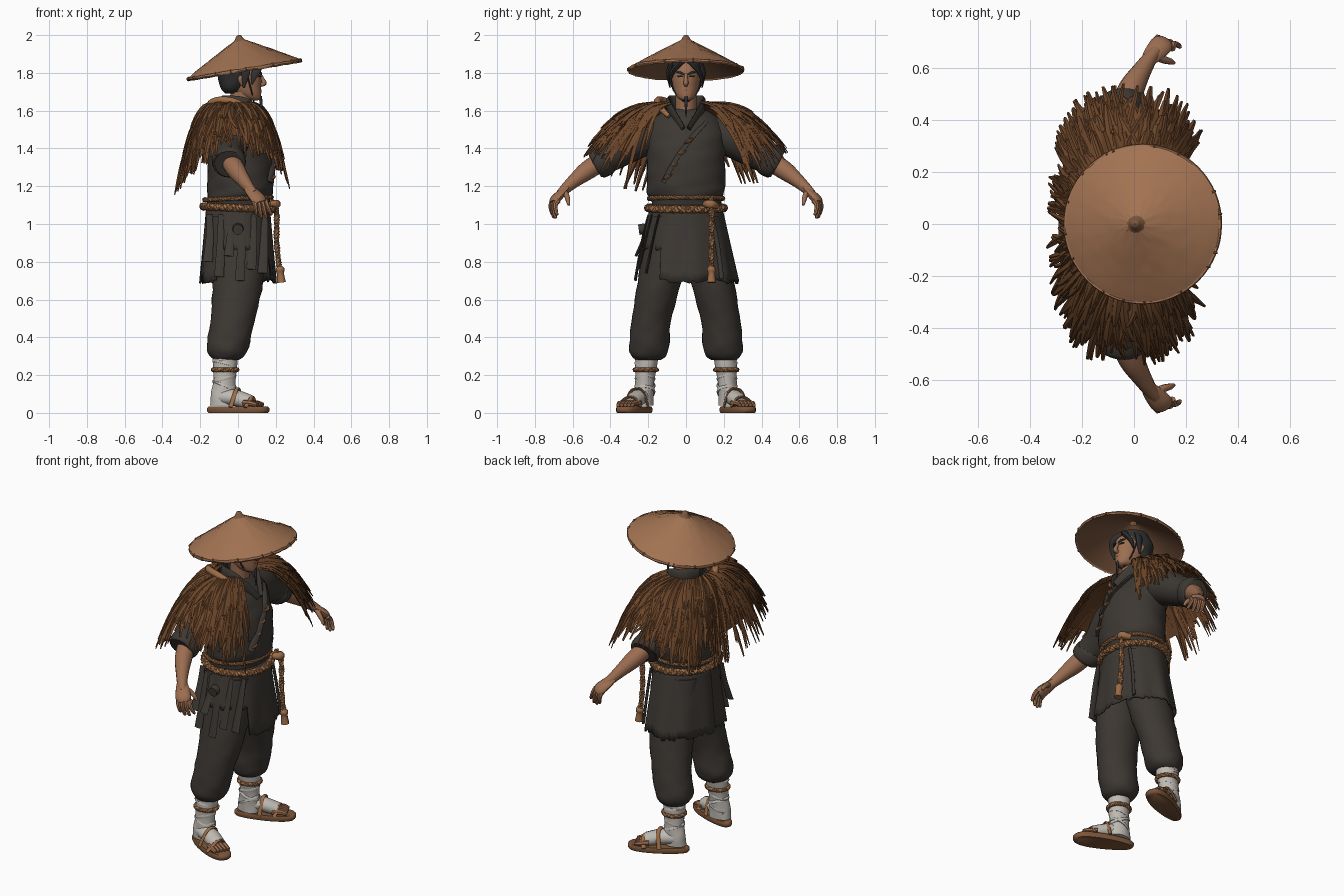
import bpy, bmesh, random
from math import sin, cos, pi, radians, copysign
from mathutils import Vector, Matrix

random.seed(4)
cube = bpy.data.objects.get("Cube")
if cube:
    bpy.data.objects.remove(cube)

def material(name, *rgb):
    mat = bpy.data.materials.new(name)
    mat.use_nodes = True
    mat.diffuse_color = (*rgb, 1)
    mat.node_tree.nodes["Principled BSDF"].inputs["Base Color"].default_value = (*rgb, 1)
    return mat

cloth = material("charcoal cloth", .046, .039, .033)
straw = material("brown straw", .155, .063, .023)
dark_straw = material("dark straw", .12, .048, .018)
hat_top = material("woven hat", .36, .17, .084)
hat_under = material("hat lining", .2, .095, .048)
skin = material("skin", .33, .155, .082)
rope_tan = material("tan rope", .33, .15, .062)
wrap = material("linen wrap", .52, .49, .45)
sole_brown = material("sandal brown", .2, .09, .04)
hair_black = material("black hair", .03, .029, .03)

def finish(name, bm, mats, mirror=False, angle=50, thick=0):
    bmesh.ops.recalc_face_normals(bm, faces=bm.faces)
    mesh = bpy.data.meshes.new(name)
    bm.to_mesh(mesh)
    bm.free()
    for mat in mats if isinstance(mats, list) else [mats]:
        mesh.materials.append(mat)
    mesh.polygons.foreach_set("use_smooth", [True] * len(mesh.polygons))
    mesh.set_sharp_from_angle(angle=radians(angle))
    ob = bpy.data.objects.new(name, mesh)
    bpy.context.collection.objects.link(ob)
    if thick:
        ob.modifiers.new("Thickness", "SOLIDIFY").thickness = thick
    if mirror:
        mod = ob.modifiers.new("Mirror", "MIRROR")
        mod.use_axis = (False, True, False)
    return ob

def skin_rings(bm, rings, caps=True, index=0):
    """Bridge successive closed rings of points."""
    loops = [[bm.verts.new(p) for p in ring] for ring in rings]
    faces = []
    for a, b in zip(loops, loops[1:]):
        for i in range(len(a)):
            j = (i + 1) % len(a)
            faces.append(bm.faces.new((a[i], a[j], b[j], b[i])))
    if caps:
        faces += [bm.faces.new(loops[0]), bm.faces.new(loops[-1])]
    for face in faces:
        face.material_index = index

def spline(pts, steps):
    """Catmull-Rom through points of any dimension."""
    pts = [Vector(p) for p in pts]
    ext = [pts[0]] + pts + [pts[-1]]
    out = []
    for a, b, c, d in zip(ext, ext[1:], ext[2:], ext[3:]):
        for k in range(steps):
            t = k / steps
            out.append(b + (c - a) * (t / 2) + (a * 2 - b * 5 + c * 4 - d) * (t * t / 2)
                       + (b * 3 - a - c * 3 + d) * (t ** 3 / 2))
    return out + [pts[-1]]

def frames(pts, side):
    normal = Vector(side)
    for i, p in enumerate(pts):
        tangent = (pts[min(i + 1, len(pts) - 1)] - pts[max(i - 1, 0)]).normalized()
        normal = (normal - tangent * normal.dot(tangent)).normalized()
        yield p, normal, tangent.cross(normal)

def add_tube(bm, pts, sides=8, flat=1, side=(1, .1, .2), steps=4, index=0):
    """Points are x, y, z, radius; flat squashes across the side direction."""
    pts = spline(pts, steps)
    rings = [[p + (n * cos(a) + b * sin(a) * flat) * q[3] for a in
              [2 * pi * k / sides for k in range(sides)]]
             for q, (p, n, b) in zip(pts, frames([q.to_3d() for q in pts], side))]
    skin_rings(bm, rings, index=index)

def tube(name, pts, mat, mirror=False, **options):
    bm = bmesh.new()
    add_tube(bm, pts, **options)
    return finish(name, bm, mat, mirror)

def loft(name, rings, mat, mirror=False, fold=0, sides=32):
    """Horizontal ellipses: centre x, centre y, height, half depth, half width."""
    bm = bmesh.new()
    loops = []
    for cx, cy, z, rx, ry in spline(rings, 4):
        ring = []
        for k in range(sides):
            a = 2 * pi * k / sides
            w = 1 + fold * sin(5 * a + 40 * z) + fold * sin(3 * a - 65 * z)
            ring.append((cx + rx * w * cos(a), cy + ry * w * sin(a), z))
        loops.append(ring)
    skin_rings(bm, loops)
    return finish(name, bm, mat, mirror)

def rope(name, path, radius, mirror=False, turns=20):
    """Two strands twisted around a path."""
    bm = bmesh.new()
    pts = spline(path, 12)
    for phase in (0, pi):
        strand = []
        for i, (p, n, b) in enumerate(frames(pts, (.1, .1, 1))):
            a = phase + 2 * pi * turns * i / len(pts)
            q = p + (n * cos(a) + b * sin(a)) * radius * .4
            strand.append((*q, radius * .7))
        add_tube(bm, strand, sides=6, steps=1)
    return finish(name, bm, rope_tan, mirror)

def oval(cx, cy, z, rx, ry, tilt=0, count=16):
    angles = [2 * pi * k / count for k in range(count + 1)]
    return [(cx + rx * cos(a), cy + ry * sin(a), z + tilt * cos(a)) for a in angles]

# Conical hat, tilted up at the front
hat_space = Matrix.Translation((.033, 0, 1.82)) @ Matrix.Rotation(radians(-9.4), 4, "Y")

def lathe(name, profile, mat, rough=0, sides=64):
    bm = bmesh.new()
    skin_rings(bm, [[(r * cos(2 * pi * k / sides), r * sin(2 * pi * k / sides),
                      h + random.uniform(-rough, rough)) for k in range(sides)]
                    for r, h in profile], caps=False)
    bm.transform(hat_space)
    return finish(name, bm, mat)

slope = [(.02 + .285 * t, .158 * (1 - t) ** .95) for t in [k / 14 for k in range(15)]]
lathe("hat_crown", slope, hat_top, .0018)
lathe("hat_lining", [(r, h - .012) for r, h in slope], hat_under)
lathe("hat_rim", [(.3, .004), (.306, .004), (.309, -.006), (.303, -.014), (.297, -.008)], hat_top, .002)
lathe("hat_knob", [(.001, .183), (.012, .18), (.018, .17), (.024, .16), (.036, .148)], hat_under)
bm = bmesh.new()
for k in range(16):
    a = 2 * pi * (k + random.random()) / 16
    add_tube(bm, [(r * cos(a), r * sin(a), h, .005) for r, h in ((.299, .005), (.307, .001), (.307, -.012))],
             sides=5, steps=2)
bm.transform(hat_space)
finish("hat_rim_bindings", bm, hat_under)

# Head, face and hair
loft("head", [(.085, 0, 1.655, .02, .02), (.07, 0, 1.665, .05, .04), (.05, 0, 1.69, .073, .058),
              (.03, 0, 1.73, .093, .07), (.02, 0, 1.77, .104, .076), (.01, 0, 1.83, .105, .076),
              (0, 0, 1.88, .06, .05)], skin)
loft("neck", [(.0, 0, 1.52, .07, .07), (.01, 0, 1.6, .058, .056), (.02, 0, 1.7, .06, .056)], skin)
tube("nose", [(.116, 0, 1.795, .008), (.13, 0, 1.765, .011), (.138, 0, 1.745, .013), (.118, 0, 1.735, .01)], skin)
tube("ears", [(.02, .075, 1.785, .012), (.012, .084, 1.77, .016), (.022, .078, 1.735, .008)], skin, True)
tube("eyes", [(.121, .016, 1.78, .003), (.118, .03, 1.782, .005), (.108, .045, 1.783, .003)], hair_black, True)
tube("brows", [(.124, .01, 1.792, .004), (.119, .03, 1.801, .006), (.106, .05, 1.804, .003)], hair_black, True)
tube("mouth", [(.11, -.022, 1.706, .003), (.12, 0, 1.709, .005), (.11, .022, 1.706, .003)], sole_brown)
tube("chin_beard", [(.118, 0, 1.678, .008), (.122, 0, 1.64, .008), (.125, 0, 1.57, .003)], hair_black)
loft("hair_back", [(-.035, 0, 1.69, .03, .04), (-.028, 0, 1.715, .062, .072), (-.02, 0, 1.765, .085, .092),
                   (-.01, 0, 1.82, .1, .1), (0, 0, 1.88, .09, .08)], hair_black, fold=.015)
bm = bmesh.new()
add_tube(bm, [(.075, .015, 1.86, .03), (.105, .05, 1.835, .027), (.088, .078, 1.79, .02), (.075, .084, 1.74, .004)], flat=.6)
add_tube(bm, [(.03, .07, 1.85, .03), (.04, .092, 1.81, .025), (.035, .09, 1.76, .016), (.03, .085, 1.72, .004)], flat=.5)
finish("hair_locks", bm, hair_black, True)
tube("chin_cords", [(.04, .085, 1.82, .004), (.07, .067, 1.71, .004), (.085, .01, 1.648, .004)], hair_black, True)

# Jacket, lapel and collar
loft("jacket", [(0, 0, 1.02, .16, .185), (0, 0, 1.12, .165, .185), (.01, 0, 1.16, .173, .203),
                (.014, 0, 1.22, .176, .208), (.012, 0, 1.35, .176, .206), (-.008, 0, 1.45, .17, .21),
                (-.02, 0, 1.53, .145, .2), (-.02, 0, 1.59, .1, .13), (-.01, 0, 1.61, .07, .08)], cloth, fold=.012)
tube("collar", [(-.085, 0, 1.635, .045), (-.05, .075, 1.635, .045), (.03, .092, 1.625, .045),
                (.09, .06, 1.57, .04), (.14, .015, 1.5, .03)], cloth, True, flat=.3, side=(0, 0, 1))
tube("lapel", [(.09, .1, 1.54, .025), (.155, .03, 1.46, .025), (.183, -.05, 1.35, .022),
               (.173, -.12, 1.22, .02)], cloth, flat=.35, side=(0, 1, .5))
bm = bmesh.new()
for t in (0, .3, .6, .9):
    y, z = .015 - .125 * t, 1.44 - .21 * t
    add_tube(bm, [(.174, y - .02, z - .012, .006), (.196 - t * .006, y, z, .01), (.174, y + .02, z + .012, .006)], sides=6)
finish("toggles", bm, sole_brown)

# Sleeves, arms and hands
tube("sleeves", [(-.02, .14, 1.48, .09), (-.035, .25, 1.45, .1), (-.05, .36, 1.385, .088),
                 (-.05, .43, 1.35, .084), (-.045, .475, 1.325, .08)], cloth, True, sides=20)
tube("cuffs", [(-.05, .425, 1.35, .084), (-.05, .44, 1.34, .09), (-.045, .47, 1.325, .088),
               (-.045, .485, 1.317, .078)], cloth, True, sides=20)
tube("forearms", [(-.05, .42, 1.35, .052), (-.01, .52, 1.285, .05), (.03, .59, 1.23, .037),
                  (.06, .635, 1.19, .029), (.085, .665, 1.16, .024)], skin, True, sides=14)
bm = bmesh.new()
add_tube(bm, [(.04, .61, 1.215, .02), (.07, .648, 1.175, .036), (.105, .688, 1.135, .044),
              (.118, .7, 1.112, .036)], sides=12, flat=.55, side=(1, -.35, 0))
for k in range(4):
    x, y = .083 + .021 * k, .71 - .008 * k
    drop = (.06, .075, .075, .06)[k]
    add_tube(bm, [(x, y - .012, 1.125, .014), (x + .008, y + .006, 1.1, .013),
                  (x + .014 + .004 * k, y, 1.12 - drop, .01), (x + .018 + .005 * k, y - .008, 1.11 - drop, .006)], sides=7)
add_tube(bm, [(.08, .65, 1.175, .019), (.115, .632, 1.15, .015), (.14, .625, 1.125, .012), (.153, .62, 1.1, .007)])
finish("hands", bm, skin, True)

# Tunic skirt, open on one side with a ragged hem
bm = bmesh.new()
columns = []
for k in range(97):
    deg = -180 + 360 * k / 96
    hem = (.87 if -125 < deg < -30 else .695) + random.uniform(-.013, .013)
    column = []
    for j in range(9):
        z = 1.1 + (hem - 1.1) * j / 8
        t = (1.1 - z) / .4
        w = 1 + .03 * t * sin(radians(deg * 9))
        a = radians(deg)
        column.append(bm.verts.new(((.168 + .033 * t) * w * cos(a), (.19 + .083 * t) * w * sin(a), z)))
    columns.append(column)
for a, b in zip(columns, columns[1:]):
    for j in range(8):
        bm.faces.new((a[j], b[j], b[j + 1], a[j + 1]))
finish("tunic_skirt", bm, cloth, thick=.008)
tube("skirt_edge", [(.145, .135, 1.04, .012), (.15, .165, .9, .012), (.16, .19, .71, .012)], cloth, flat=.5, side=(0, 1, 0))

# Hanging straps and a disc at one hip
bm = bmesh.new()
for x, low in ((-.15, .8), (-.09, .72), (-.04, .83), (.02, .7), (.08, .76), (.14, .74)):
    y = -.2 * (1 - (x / .26) ** 2)
    add_tube(bm, [(x, y, 1.05, .016), (x, y - .03, .93, .02), (x - .01, y - .07, low, .026)],
             sides=4, flat=.3, side=(1, 0, 0))
add_tube(bm, [(0, -.215, .975, .03), (0, -.25, .97, .028)], sides=16)
finish("hip_straps", bm, cloth)

# Belt, knot and hanging cord
rope("belt_rope", oval(0, 0, 1.085, .184, .201, -.008), .021, turns=40)
rope("belt_cord", oval(0, 0, 1.135, .178, .196, .006), .012, turns=44)
rope("hanging_cord", [(.17, .13, 1.13), (.203, .135, 1.07), (.205, .135, .9), (.222, .135, .74)], .017, turns=15)
tube("cord_knot", [(.165, .1, 1.105, .016), (.202, .13, 1.105, .025), (.16, .165, 1.095, .016)], rope_tan)
tube("cord_tassel", [(.221, .135, .775, .014), (.223, .135, .76, .024), (.225, .135, .735, .019),
                     (.23, .135, .69, .024)], rope_tan)

# Baggy trousers, gathered at the shin
loft("trousers", [(-.06, .2, .28, .062, .064), (-.057, .197, .3, .09, .09), (-.055, .195, .35, .112, .106),
                  (-.03, .185, .48, .116, .104), (-.005, .15, .65, .131, .113), (0, .12, .82, .143, .116),
                  (0, .1, 1.04, .15, .095)], cloth, True, fold=.014)

# Wrapped shins, feet and sandals
loft("shin_wraps", [(-.08, .222, .04, .068, .05), (-.078, .222, .1, .065, .05), (-.072, .218, .17, .058, .05),
                    (-.068, .212, .24, .063, .057), (-.066, .205, .32, .066, .062)], wrap, True, fold=.012)
bm = bmesh.new()
for z, tilt in ((.11, .03), (.145, -.025), (.18, .02), (.265, -.015), (.285, .015)):
    add_tube(bm, [(*p, .009) for p in oval(-.072, .217, z, .059, .051, tilt)], sides=5, steps=1, flat=.5, side=(0, 0, 1))
finish("wrap_bands", bm, wrap, True)
rope("ankle_ropes", oval(-.068, .213, .228, .063, .057), .012, True)
tube("wrapped_feet", [(-.125, .212, .065, .035), (-.08, .228, .085, .05), (-.005, .26, .077, .05),
                      (.065, .292, .055, .046)], wrap, True, sides=14, flat=.85, side=(0, 1, 0))
bm = bmesh.new()
for k in range(5):
    out = .019 * (k - 2)
    reach = .135 - .009 * k
    add_tube(bm, [(.045 - out * .4, .285 + out, .052, .017), (reach - .03, .312 + out, .05, .015),
                  (reach, .322 + out, .042, .01)], sides=7)
finish("toes", bm, skin, True)
bm = bmesh.new()
outline = []
for k in range(32):
    a = 2 * pi * k / 32
    outline.append((.177 * cos(a), (.062 + .012 * cos(a)) * copysign(abs(sin(a)) ** .75, sin(a))))
skin_rings(bm, [[(x * s, y * s, z) for x, y in outline] for s, z in ((.95, 0), (1, .01), (1, .025), (.95, .033))])
bm.transform(Matrix.Translation((0, .268, 0)) @ Matrix.Rotation(radians(24), 4, "Z"))
finish("sandal_soles", bm, sole_brown, True)
bm = bmesh.new()
for x, y, top in ((.072, .3, .085), (-.005, .262, .128)):
    add_tube(bm, [(x + .01, y - .062, .03, .013), (x + .01, y - .035, top - .015, .012), (x, y, top, .012),
                  (x - .01, y + .035, top - .02, .012), (x - .035, y + .06, .03, .013)], sides=6, flat=.6)
finish("sandal_straps", bm, rope_tan, True)

# Straw mantle: a draped surface carrying layers of loose strands
def drape(theta, t, lift=0):
    c, s = cos(theta), sin(theta)
    inner = Vector((-.02 + .1 * c, .115 * s, 1.63))
    reach = .3 if c > 0 else .315
    outer = Vector((-.01 + copysign(reach * abs(c) ** .6, c), copysign(.52 * abs(s) ** .8, s), 1.4 - .2 * abs(c) ** 1.2))
    p = inner.lerp(outer, max(t, 0) ** .75)
    p.z = inner.z + (outer.z - inner.z) * max(t, 0) ** 1.7 + lift
    return p

bm = bmesh.new()
rows = []
for k in range(61):
    theta = radians(38 + 284 * k / 60)
    rows.append([bm.verts.new(drape(theta, .78 * j / 8, -.01)) for j in range(9)])
for a, b in zip(rows, rows[1:]):
    for j in range(8):
        bm.faces.new((a[j], b[j], b[j + 1], a[j + 1]))
finish("mantle_lining", bm, dark_straw)

bm = bmesh.new()
for start, end, count, lift in ((.3, 1, 220, 0), (.18, .82, 160, .01), (.02, .58, 120, .018)):
    for k in range(count):
        theta = radians(32 + 296 * (k + random.random()) / count)
        stop = end * random.uniform(.84, 1.08)
        sway = random.uniform(-.16, .16)
        rise = lift + random.uniform(-.006, .022)
        width = random.uniform(.01, .017)
        path = []
        for t, w in ((0, .7), (.35, 1), (.75, .95), (1, .4)):
            p = drape(theta + sway * t, start + (stop - start) * t, rise * (.4 + .6 * t))
            path.append((*p, width * w))
        add_tube(bm, path, sides=4, flat=.5, steps=2, side=(-sin(theta), cos(theta), 0),
                 index=int(random.random() < .25))
finish("mantle_straw", bm, [straw, dark_straw], angle=30)
tube("mantle_neck_roll", [(.1, -.09, 1.57, .012), (.05, -.135, 1.615, .018), (-.03, -.15, 1.65, .02),
                          (-.1, -.13, 1.655, .02), (-.145, -.08, 1.635, .02), (-.15, -.03, 1.6, .016)], rope_tan)
